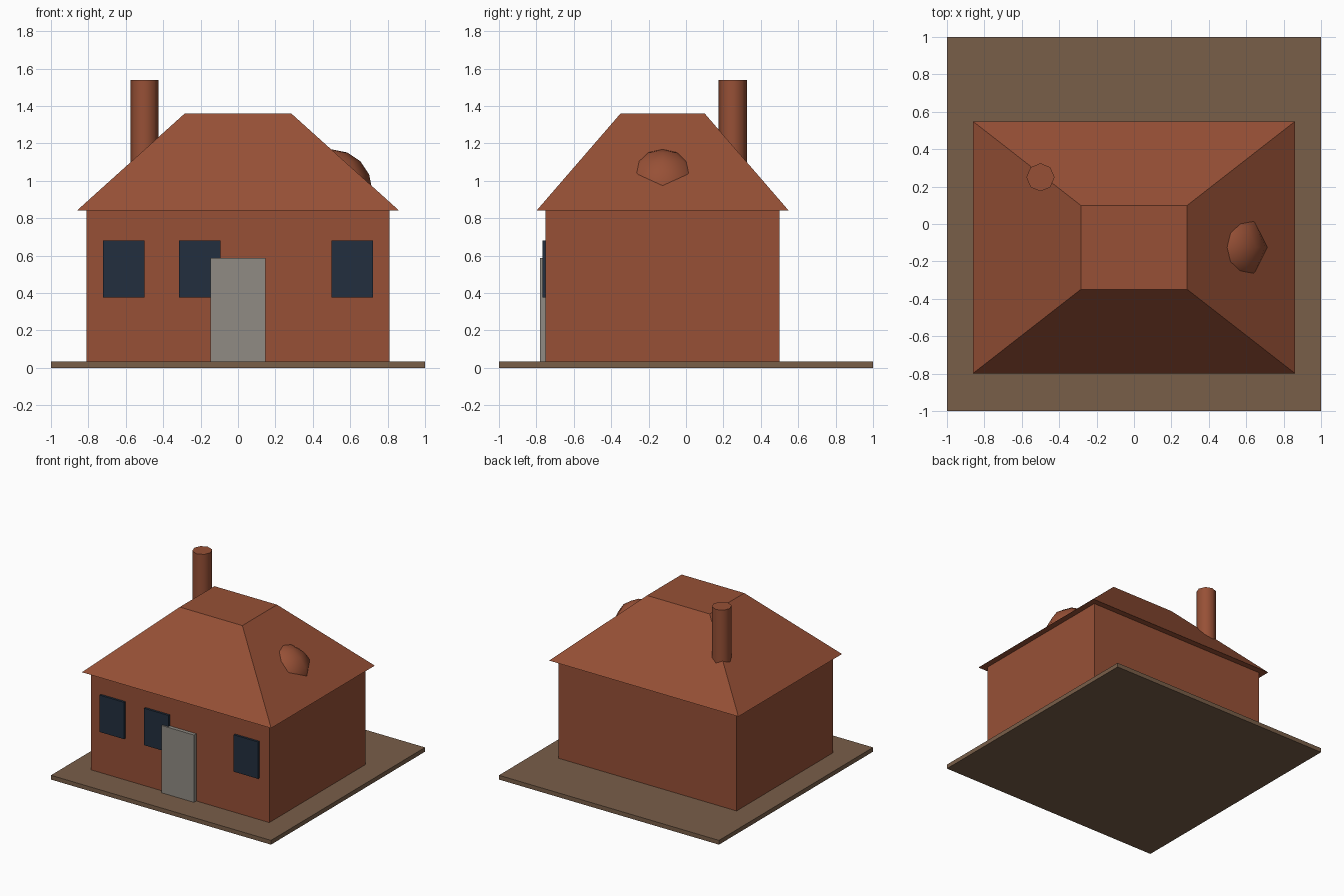
import bpy
import bmesh
import math

cube = bpy.data.objects.get("Cube")
if cube:
    bpy.data.objects.remove(cube, do_unlink=True)


def material(name, colour):
    mat = bpy.data.materials.new(name)
    mat.use_nodes = True
    mat.diffuse_color = (*colour, 1)
    mat.node_tree.nodes["Principled BSDF"].inputs["Base Color"].default_value = (*colour, 1)
    return mat


brick = material("brick red", (0.31, 0.081, 0.037))
earth = material("earth brown", (0.19, 0.112, 0.066))
glass = material("dark blue glass", (0.016, 0.028, 0.049))
stone = material("grey door", (0.28, 0.26, 0.23))


def finish(bm, name, mat, smooth=None):
    bmesh.ops.recalc_face_normals(bm, faces=bm.faces)
    mesh = bpy.data.meshes.new(name)
    bm.to_mesh(mesh)
    bm.free()
    mesh.materials.append(mat)
    obj = bpy.data.objects.new(name, mesh)
    bpy.context.collection.objects.link(obj)
    if smooth:
        bpy.ops.object.select_all(action="DESELECT")
        obj.select_set(True)
        bpy.context.view_layer.objects.active = obj
        bpy.ops.object.shade_smooth_by_angle(angle=math.radians(smooth))
    return obj


def box(name, low, high, mat, taper=None):
    """Box between two corners; taper scales the top about its centre."""
    bm = bmesh.new()
    bmesh.ops.create_cube(bm, size=1)
    for v in bm.verts:
        scale = taper if taper and v.co.z > 0 else (1, 1)
        v.co.x *= scale[0]
        v.co.y *= scale[1]
        for i in range(3):
            v.co[i] = (low[i] + high[i]) / 2 + v.co[i] * (high[i] - low[i])
    return finish(bm, name, mat)


# Ground slab and house body
box("ground_slab", (-1, -1, 0), (1, 1, 0.035), earth)
box("walls", (-0.81, -0.75, 0.035), (0.81, 0.5, 0.842), brick)

# Hipped roof with a flat top
box("roof", (-0.86, -0.798, 0.842), (0.86, 0.548, 1.36), brick, taper=(0.331, 0.334))

# Front windows and door
for label, x in (("right", -0.61), ("middle", -0.205), ("left", 0.61)):
    box(label + "_window", (x - 0.111, -0.768, 0.377), (x + 0.111, -0.74, 0.68), glass)
box("door", (-0.148, -0.78, 0.035), (0.146, -0.74, 0.588), stone)

# Round chimney
bm = bmesh.new()
bmesh.ops.create_cone(bm, cap_ends=True, segments=8, radius1=0.075, radius2=0.075, depth=0.5)
bmesh.ops.translate(bm, verts=bm.verts, vec=(-0.5, 0.25, 1.29))
finish(bm, "chimney", brick, smooth=50)

# Domed bulge in the left roof slope
bm = bmesh.new()
bmesh.ops.create_uvsphere(bm, u_segments=8, v_segments=8, radius=0.218)
bmesh.ops.translate(bm, verts=bm.verts, vec=(0.5, -0.125, 0.95))
finish(bm, "roof_dome", brick, smooth=50)
